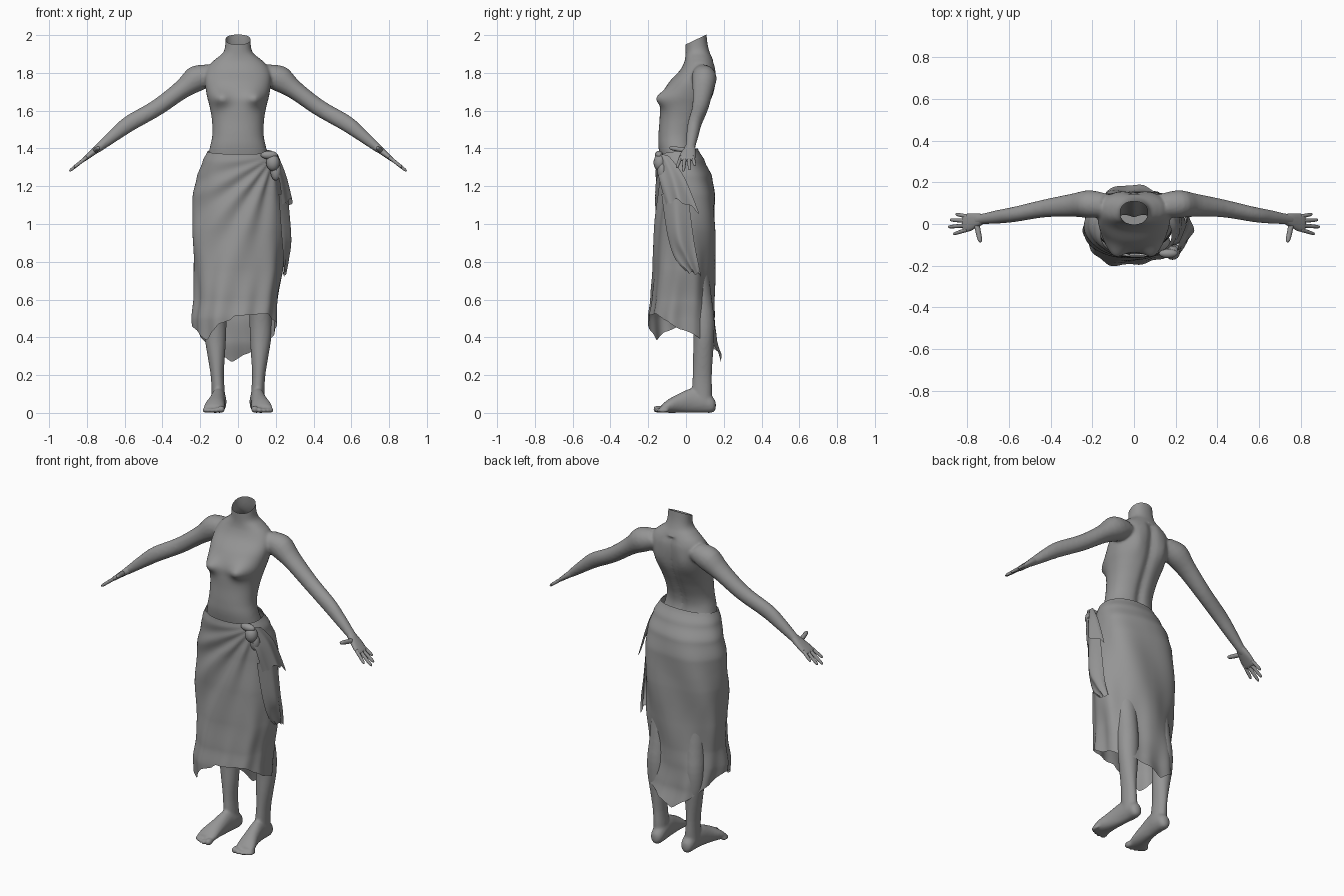
import bpy, bmesh, math
from mathutils import Vector, Matrix

if "Cube" in bpy.data.objects:
    bpy.data.objects.remove(bpy.data.objects["Cube"])

X, Y, Z = Vector((1, 0, 0)), Vector((0, 1, 0)), Vector((0, 0, 1))
ARM, ARM_UP = Vector((.82, 0, -.57)), Vector((.57, 0, .82))
grey = bpy.data.materials.new("warm grey")
grey.diffuse_color = (.3, .3, .3, 1)
grey.use_nodes = True
grey.node_tree.nodes["Principled BSDF"].inputs["Base Color"].default_value = grey.diffuse_color


def spline(rows, t):
    """Catmull-Rom through rows of numbers, t from 0 to 1."""
    f = t * (len(rows) - 1)
    i = min(int(f), len(rows) - 2)
    f -= i
    p = [rows[max(0, min(len(rows) - 1, i + k))] for k in (-1, 0, 1, 2)]
    return [b + .5 * f * (c - a + f * (2*a - 5*b + 4*c - d + f * (3*(b - c) + d - a)))
            for a, b, c, d in zip(*p)]


def lerp_at(rows, key):
    """Smoothly blend rows whose first value is an ascending key."""
    for r, s in zip(rows, rows[1:]):
        if key <= s[0]:
            f = max(0, (key - r[0]) / (s[0] - r[0]))
            f = f * f * (3 - 2 * f) * .5 + f * .5
            return [a + (b - a) * f for a, b in zip(r[1:], s[1:])]
    return list(rows[-1][1:])


def grid(bm, pts, wrap=False, caps=False):
    vs = [[bm.verts.new(p) for p in row] for row in pts]
    n = len(vs[0])
    for a, b in zip(vs, vs[1:]):
        for j in range(n if wrap else n - 1):
            k = (j + 1) % n
            bm.faces.new((a[j], a[k], b[k], b[j]))
    if caps:
        bm.faces.new(vs[0][::-1])
        bm.faces.new(vs[-1])


def loft(bm, rows, u, v, sides=24, steps=24, power=2, shape=None):
    """Rows of (x, y, z, radius along u, radius along v)."""
    pts = []
    for i in range(steps + 1):
        x, y, z, ru, rv = spline(rows, i / steps)
        ring = []
        for j in range(sides):
            a = math.tau * j / sides
            c, s = math.cos(a), math.sin(a)
            p = Vector((x, y, z)) + u * ru * math.copysign(abs(c) ** (2 / power), c) \
                + v * rv * math.copysign(abs(s) ** (2 / power), s)
            ring.append(shape(p, s) if shape else p)
        pts.append(ring)
    grid(bm, pts, True, True)


def ball(bm, c, r):
    bmesh.ops.create_uvsphere(bm, u_segments=16, v_segments=10, radius=1,
                              matrix=Matrix.Translation(c) @ Matrix.Diagonal((*r, 1)))


def mirror_x(bm):
    g = bmesh.ops.duplicate(bm, geom=bm.verts[:] + bm.edges[:] + bm.faces[:])["geom"]
    for e in g:
        if isinstance(e, bmesh.types.BMVert):
            e.co.x *= -1


def finish(name, bm):
    bmesh.ops.recalc_face_normals(bm, faces=bm.faces[:])
    for f in bm.faces:
        f.smooth = True
    me = bpy.data.meshes.new(name)
    bm.to_mesh(me)
    bm.free()
    me.materials.append(grey)
    ob = bpy.data.objects.new(name, me)
    bpy.context.collection.objects.link(ob)
    return ob


# --- body: limbs and torso fused into one skin
bm = bmesh.new()
loft(bm, [(.13, .09, 1.80, .055, .055), (.215, .096, 1.772, .066, .07), (.30, .09, 1.71, .055, .05),
          (.43, .075, 1.615, .043, .044), (.57, .047, 1.535, .037, .043), (.65, .035, 1.475, .033, .035),
          (.73, .024, 1.41, .026, .024), (.76, .018, 1.386, .03, .018)], Y, ARM_UP)
loft(bm, [(.095, 0, 1.15, .09, .1), (.10, 0, 1.0, .09, .1), (.11, .03, .8, .075, .085),
          (.115, .07, .62, .06, .065), (.12, .09, .5, .06, .06), (.12, .094, .4, .057, .055),
          (.115, .09, .3, .046, .053), (.11, .086, .2, .035, .051), (.105, .085, .12, .035, .053),
          (.103, .092, .05, .037, .045)], X, Y)
loft(bm, [(.10, .158, .04, .012, .02), (.10, .14, .043, .034, .042), (.10, .09, .06, .039, .06),
          (.105, .03, .065, .039, .065), (.113, -.03, .053, .044, .053), (.124, -.09, .037, .054, .037),
          (.128, -.13, .022, .055, .02)], X, Z)
for x, y, r in ((.087, -.148, .02), (.115, -.148, .014), (.138, -.141, .013), (.159, -.131, .013), (.177, -.118, .012)):
    ball(bm, (x, y, r), (r * .9, .028, r))
mirror_x(bm)


def torso_shape(p, s):
    if s < 0:   # bust
        for c in (-.095, .095):
            p.y -= .042 * math.exp(-((p.x - c) / .048) ** 2 - ((p.z - 1.665) / .042) ** 2)
    elif p.z < 1.86:   # spine furrow and shoulder blades
        p.y -= .016 * math.exp(-(p.x / .025) ** 2)
        p.y += .012 * math.exp(-((abs(p.x) - .09) / .04) ** 2 - ((p.z - 1.72) / .07) ** 2)
    return p


# height, half width, front, back
trunk = [(1.20, .19, -.10, .11), (1.30, .172, -.125, .085), (1.40, .15, -.145, .05), (1.47, .136, -.146, .055),
         (1.55, .138, -.14, .085), (1.62, .15, -.137, .118), (1.68, .165, -.13, .142), (1.75, .175, -.09, .155),
         (1.81, .17, -.035, .158), (1.85, .145, -.012, .15), (1.88, .11, -.004, .138), (1.91, .077, -.002, .125),
         (1.96, .067, -.002, .113), (2.05, .067, 0, .105)]
loft(bm, [(0, (f + b) / 2, z, w, (b - f) / 2) for z, w, f, b in trunk], X, Y, 64, 90, 2.25, torso_shape)
body = finish("body", bm)
m = body.modifiers.new("fuse", 'REMESH')
m.mode, m.voxel_size, m.use_smooth_shade = 'VOXEL', .008, True
m = body.modifiers.new("soften", 'SMOOTH')
m.factor, m.iterations = .5, 5
fused = bpy.data.meshes.new_from_object(body.evaluated_get(bpy.context.evaluated_depsgraph_get()))
body.modifiers.clear()

# open slanted neck
bm = bmesh.new()
bm.from_mesh(fused)
bmesh.ops.bisect_plane(bm, geom=bm.verts[:] + bm.edges[:] + bm.faces[:], plane_co=(0, .05, 1.975),
                       plane_no=(0, -.43, .9), clear_outer=True)
for f in bm.faces:
    f.smooth = True
bm.to_mesh(body.data)
bm.free()

# --- hands
bm = bmesh.new()
loft(bm, [(.72, .025, 1.418, .022, .02), (.755, .017, 1.39, .034, .018), (.79, .008, 1.362, .043, .014),
          (.815, .004, 1.342, .042, .011), (.822, .003, 1.337, .034, .006)], Y, ARM_UP, 16, 12, 2.5)


def finger(a, b, r, u):
    a, b = Vector(a), Vector(b)
    loft(bm, [(*a.lerp(b, t), r * k, r * k) for t, k in ((0, 1.1), (.35, 1), (.65, .95), (.92, .75), (1, .2))],
         u, ARM_UP, 10, 10)


def on_slope(x, y):
    return (x, y, 1.41 - .8 * (x - .73))


for a, b in (((.80, .036), (.856, .047)), ((.81, .015), (.884, .02)), ((.81, -.007), (.893, -.014)), ((.80, -.027), (.868, -.048))):
    finger(on_slope(*a), on_slope(*b), .0095, Y)
finger(on_slope(.755, -.005), on_slope(.738, -.088), .013, ARM)
mirror_x(bm)
finish("hands", bm)

# --- wrapped skirt: height, left, right, front, back
wrap = [(.26, -.205, .20, -.205, .20), (.38, -.222, .20, -.205, .168), (.5, -.235, .205, -.202, .152),
        (.6, -.228, .212, -.186, .145), (.76, -.238, .235, -.172, .148), (.97, -.244, .245, -.163, .157),
        (1.15, -.235, .235, -.155, .155), (1.25, -.215, .225, -.156, .137), (1.33, -.187, .208, -.16, .1),
        (1.40, -.155, .175, -.155, .062)]
# hem height by angle in degrees, starting at the right side
hem = [(0, .44), (45, .37), (80, .31), (97, .27), (115, .32), (150, .40), (180, .46), (205, .43),
       (225, .385), (238, .43), (252, .475), (264, .49), (270, .515), (315, .525), (335, .49), (360, .44)]
bm = bmesh.new()
pts = []
for i in range(91):
    t, row = i / 90, []
    for j in range(144):
        a = math.tau * j / 144
        c, s = math.cos(a), math.sin(a)
        top = 1.385 + .015 * s
        z = top + (lerp_at(hem, math.degrees(a))[0] - top) * t
        l, r, f, b = lerp_at(wrap, z)
        x = (l + r) / 2 + (r - l) / 2 * math.copysign(abs(c) ** .9, c)
        y = (f + b) / 2 + (b - f) / 2 * math.copysign(abs(s) ** .9, s)
        front = max(0, -s)
        # folds fanning out of the knot, and loose diagonal folds elsewhere
        fan = math.atan2(1.36 - z, .19 - x)
        fold = .008 * front * math.sin(17 * fan) * min(1, 5 * t)
        fold += .007 * (1 - front) * math.sin(5 * a + 9 * z) * min(1, 3 * t)
        fold += .006 * math.sin(11 * a - 4 * z) * max(0, t - .5) * 2
        row.append((x + c * fold, y + s * fold, z))
    pts.append(row)
grid(bm, pts, True)
finish("wrapped_skirt", bm)


# --- loose cloth ends hanging from the knot
def cloth(name, rows, n=20):
    bm = bmesh.new()
    pts = []
    for i in range(n + 1):
        flat = spline(rows, i / n)
        cols = [flat[k:k + 3] for k in range(0, len(flat), 3)]
        line = []
        for j in range(n + 1):
            x, y, z = spline(cols, j / n)
            line.append((x + .006 * math.sin(j / n * 14) * i / n, y, z + .008 * math.sin(j * .9) * (i / n) ** 4))
        pts.append(line)
    grid(bm, pts)
    finish(name, bm)


cloth("upper_cloth_end", [(.17, -.16, 1.37, .205, -.13, 1.37, .215, -.09, 1.36),
                          (.215, -.145, 1.25, .25, -.08, 1.26, .245, -.01, 1.25),
                          (.235, -.105, 1.10, .283, -.04, 1.125, .262, .07, 1.06)])
cloth("lower_cloth_end", [(.215, -.13, 1.16, .262, -.06, 1.16, .25, .01, 1.16),
                          (.23, -.1, .95, .28, -.04, .93, .25, .04, .93),
                          (.24, -.06, .82, .267, 0, .82, .25, .06, .82),
                          (.24, 0, .75, .25, .04, .74, .24, .08, .73)])

# --- knot with two gathered rolls
bm = bmesh.new()
ball(bm, (.185, -.138, 1.325), (.036, .034, .045))
ball(bm, (.165, -.142, 1.365), (.045, .022, .022))
ball(bm, (.2, -.125, 1.28), (.028, .026, .05))
finish("knot", bm)
